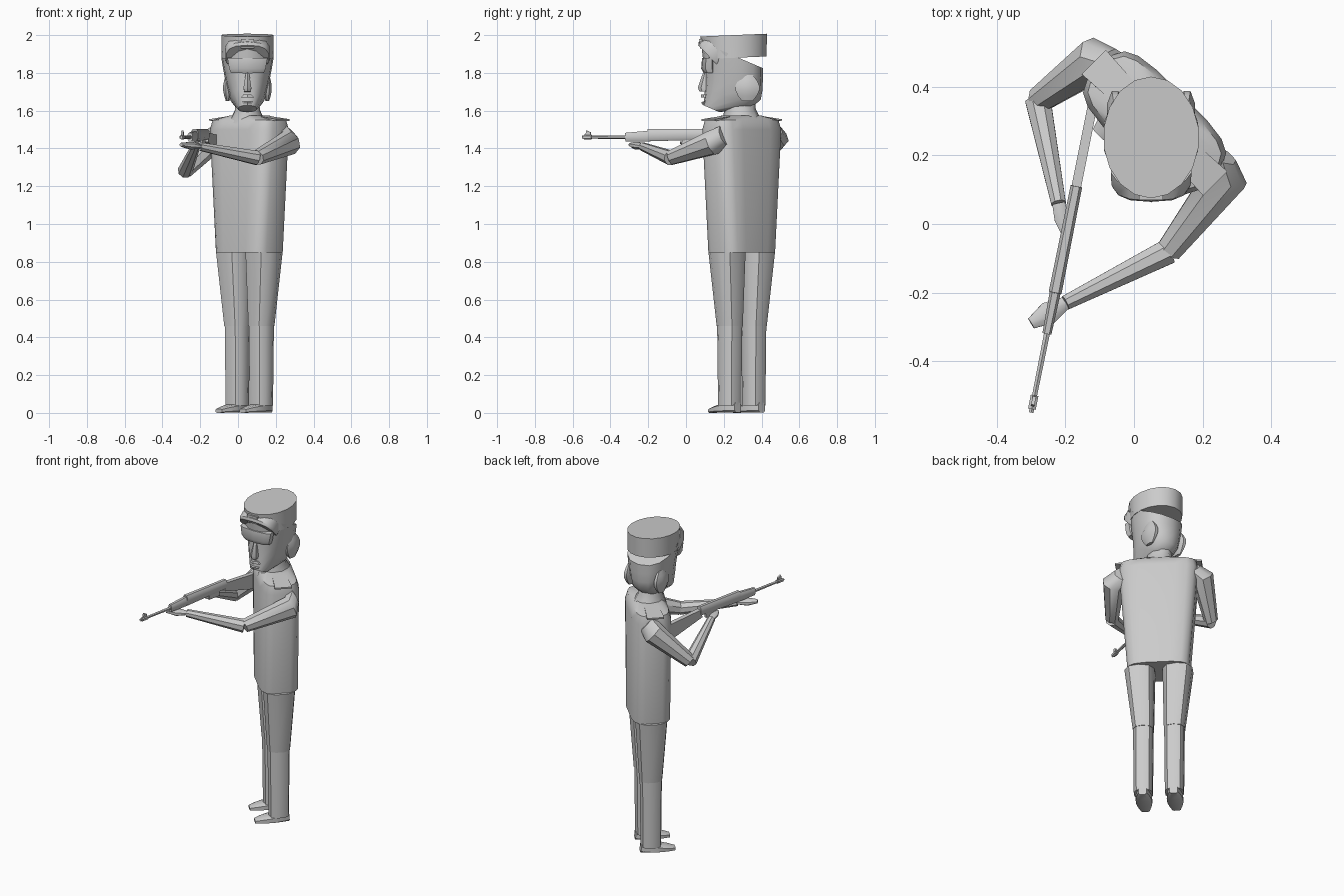
import bpy, bmesh, math
from mathutils import Vector

if "Cube" in bpy.data.objects:
    bpy.data.objects.remove(bpy.data.objects["Cube"], do_unlink=True)

tone = (.6, .6, .6, 1)
grey = bpy.data.materials.new("plain grey")
grey.use_nodes = True
grey.diffuse_color = tone
grey.node_tree.nodes["Principled BSDF"].inputs["Base Color"].default_value = tone

UP = Vector((0, 0, 1))
ACROSS = Vector((1, 0, 0))
LEFT = Vector((1, -1, 0)).normalized()     # the body is turned to its right
FACING = Vector((-1, -1, 0)).normalized()
BODY = Vector((.06, .295, 0))
HEAD_X = .05
HEM = .85
KNEE = .46
SIDES = (("left", 1), ("right", -1))
STEPS = [step / 5 for step in range(6)]


def loft(name, rings, sides=8, power=1, across=None):
    """Skin rings of (centre, half width, half depth) along a straight axis."""
    axis = (rings[-1][0] - rings[0][0]).normalized()
    across = across or axis.cross(UP).normalized()
    other = axis.cross(across)
    bm = bmesh.new()
    loops = []
    for centre, width, depth in rings:
        loop = []
        for corner in range(sides):
            angle = math.tau * (corner + .5) / sides
            c, s = math.cos(angle), math.sin(angle)
            x = math.copysign(abs(c) ** power, c) * width
            y = math.copysign(abs(s) ** power, s) * depth
            loop.append(bm.verts.new(centre + across * x + other * y))
        loops.append(loop)
    for lower, upper in zip(loops, loops[1:]):
        for this in range(sides):
            following = (this + 1) % sides
            bm.faces.new((lower[this], lower[following], upper[following], upper[this]))
    bm.faces.new(loops[0])
    bm.faces.new(loops[-1])
    bmesh.ops.recalc_face_normals(bm, faces=bm.faces)
    mesh = bpy.data.meshes.new(name)
    bm.to_mesh(mesh)
    bm.free()
    mesh.materials.append(grey)
    part = bpy.data.objects.new(name, mesh)
    bpy.context.collection.objects.link(part)
    bpy.ops.object.select_all(action='DESELECT')
    part.select_set(True)
    bpy.context.view_layer.objects.active = part
    bpy.ops.object.shade_smooth_by_angle(angle=math.radians(40))


def upright(name, rows, sides=14, power=1):
    """Skin rows of (height, half width, front, back) about the head's middle."""
    rings = [(Vector((HEAD_X, (front + back) / 2, z)), width, (back - front) / 2)
             for z, width, front, back in rows]
    loft(name, rings, sides, power, ACROSS)


def limb(name, *joints, flat=1):
    """Round taper through (point, radius) joints."""
    loft(name, [(point, radius, radius * flat) for point, radius in joints])


# Tunic: boxy, flaring up to the shoulders
loft("tunic", [(BODY + UP * z, width, depth) for z, width, depth in (
    (HEM, .18, .115), (1.5, .23, .115), (1.55, .22, .1), (1.575, .1, .07))],
    16, .5, LEFT)

# Shoulder boards, legs and shoes
for word, sign in SIDES:
    out = LEFT * sign
    loft(word + "_shoulder_board",
         [(BODY + out * .08 + UP * 1.57, .04, .005),
          (BODY + out * .25 + UP * 1.55, .05, .005)], 4, 0)
    foot = BODY + out * .09
    knee = foot + UP * KNEE
    hip = foot + out * .02 + UP * HEM
    loft(word + "_thigh", [(knee, .062, .068), (hip, .09, .095)], 10, .8, LEFT)
    loft(word + "_shin", [(foot + UP * .04, .056, .06), (knee, .06, .065)], 10, .8, LEFT)
    shoe = []
    for t in STEPS:
        height = .028 * (1 - t * t * .6)
        centre = foot + FACING * (t * .2 - .06) + UP * height
        shoe.append((centre, .025 + .025 * math.sin(math.pi * t), height))
    loft(word + "_shoe", shoe, 8, .6)

# Neck and head: the jaw narrows and pulls forward to the chin
upright("neck", [(1.54, .1, .19, .4), (1.6, .07, .2, .37), (1.7, .06, .2, .36)], 10)
upright("head", [(1.61 + .28 * t, .05 + .09 * math.sqrt(t), .09, .42 - .24 * (1 - t) ** 6)
                 for t in STEPS], 14, .85)

# Face
upright("nose", [(1.7, .02, .07, .13), (1.72, .024, .063, .13), (1.8, .01, .09, .13)], 6)
upright("upper_lip", [(1.67, .04, .08, .13), (1.685, .025, .08, .13)], 6)
upright("lower_lip", [(1.635, .025, .085, .13), (1.65, .035, .08, .13)], 6)
upright("brow", [(1.8, .09, .095, .16), (1.825, .1, .08, .16), (1.88, .11, .085, .16)], 10, .7)
for word, sign in SIDES:
    ear = []
    for t in STEPS:
        bulge = math.sin(math.pi * t)
        centre = Vector((HEAD_X + sign * .105, .325, 1.65 + .14 * t))
        ear.append((centre, .01 + .016 * bulge, .03 + .04 * bulge))
    loft(word + "_ear", ear, across=ACROSS)

# Cap with a sloping peak and a plain front plate
upright("cap", [(1.88, .14, .09, .425), (2, .14, .075, .43)], 18)
upright("cap_peak", [(1.88, .115, .036, .22), (1.89, .118, .036, .24), (1.92, .12, .08, .26)],
        14, .75)
upright("cap_plate", [(1.93, .035, .074, .1), (1.98, .035, .07, .1)], 4, 0)


def arm(word, sign, shoulder, elbow, wrist, grip, palm):
    """Sleeve, forearm and flattened hand through the named joints."""
    shoulder, elbow, wrist, grip = map(Vector, (shoulder, elbow, wrist, grip))
    root = shoulder - LEFT * sign * .06 + FACING * -.03 + UP * .04
    limb(word + "_upper_arm", (root, .055), (shoulder, .067), (elbow, .04))
    limb(word + "_forearm", (elbow, .04), (wrist, .023))
    limb(word + "_hand", (wrist, .02), (wrist.lerp(grip, .5), palm), (grip, palm / 2), flat=.6)


# The left arm reaches across to the fore-end, the right bends back to the grip
arm("left", 1, (.27, .14, 1.43), (.1, -.08, 1.35), (-.2, -.23, 1.41), (-.3, -.29, 1.42), .036)
arm("right", -1, (-.11, .48, 1.46), (-.28, .36, 1.28), (-.22, .06, 1.42), (-.2, -.03, 1.43), .024)


def rifle_part(name, rear, front, sides=8, power=.7):
    """Rifle piece between two (y, height, half width, half height) ends."""
    rings = [(Vector((.2 * y - .19, y, z)), width, height)
             for y, z, width, height in (rear, front)]
    loft("rifle_" + name, rings, sides, power)


# Rifle, laid out along one sight line
rifle_part("stock", (.35, 1.42, .014, .05), (.1, 1.46, .014, .025), 4, 0)
rifle_part("body", (.11, 1.475, .018, .03), (-.2, 1.47, .02, .034))
rifle_part("fore_end", (-.2, 1.465, .017, .03), (-.32, 1.46, .014, .024))
rifle_part("barrel", (-.3, 1.46, .01, .01), (-.55, 1.46, .008, .008), 6, 1)
rifle_part("muzzle", (-.5, 1.46, .013, .013), (-.54, 1.46, .013, .013), 6, 1)
rifle_part("front_sight", (-.505, 1.475, .005, .01), (-.53, 1.48, .005, .016), 4, 0)
rifle_part("trigger_guard", (.06, 1.435, .007, .018), (-.02, 1.435, .007, .018), 4, 0)
